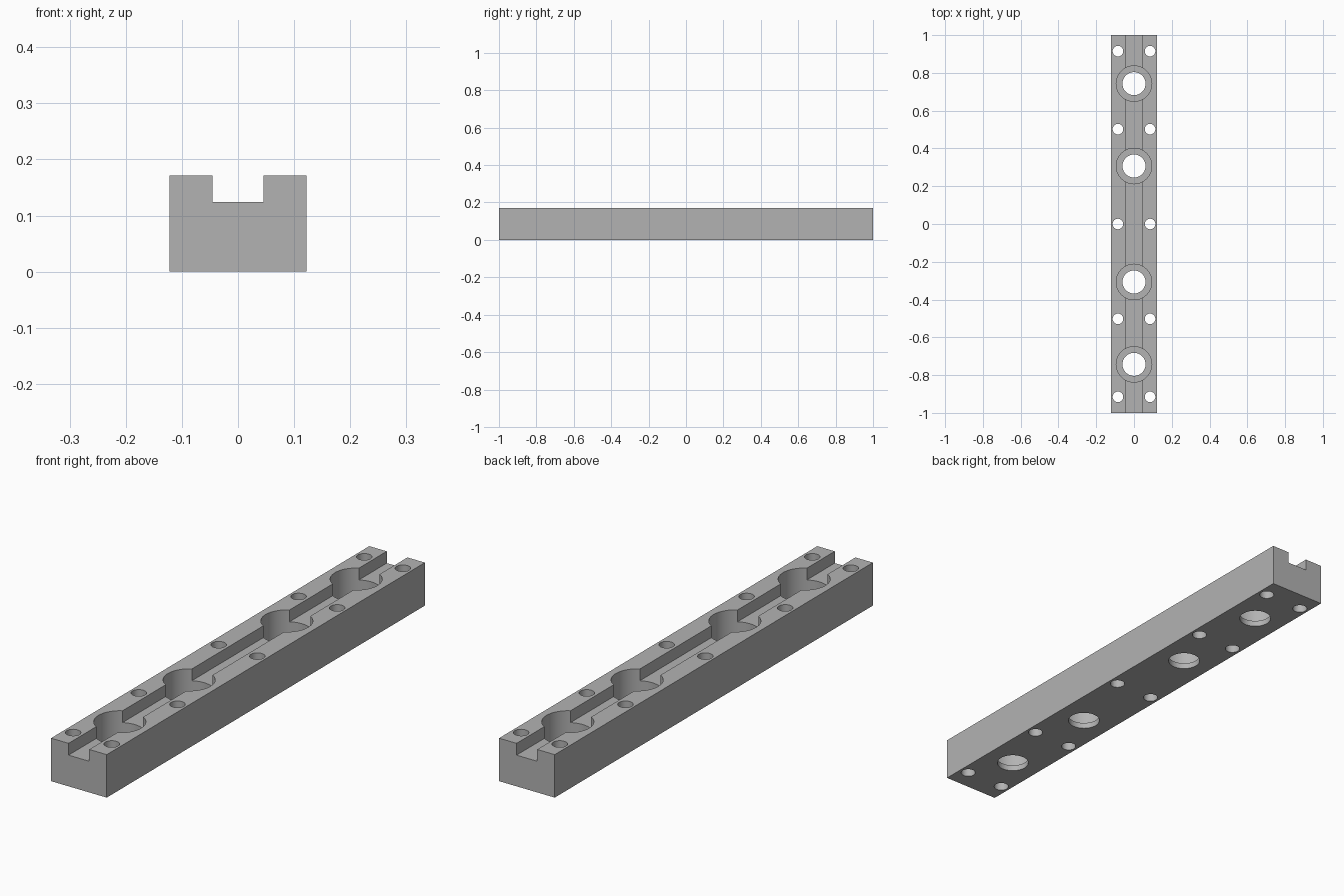
import bpy
import bmesh
import math
from mathutils import Matrix

cube = bpy.data.objects.get("Cube")
if cube:
    bpy.data.objects.remove(cube, do_unlink=True)

HALF_W, HEIGHT = 0.1225, 0.171
SLOT_HALF, SLOT_FLOOR = 0.0455, 0.124
SEAT_Z = 0.024

# Plain grey metal
grey = bpy.data.materials.new("grey metal")
grey.use_nodes = True
colour = (0.45, 0.45, 0.45, 1)
grey.diffuse_color = colour
grey.node_tree.nodes["Principled BSDF"].inputs["Base Color"].default_value = colour


def add_object(name, bm):
    bmesh.ops.recalc_face_normals(bm, faces=bm.faces)
    mesh = bpy.data.meshes.new(name)
    bm.to_mesh(mesh)
    bm.free()
    mesh.materials.append(grey)
    obj = bpy.data.objects.new(name, mesh)
    bpy.context.collection.objects.link(obj)
    return obj


def cylinder(bm, x, y, radius, low, high, sides):
    bmesh.ops.create_cone(bm, cap_ends=True, segments=sides, radius1=radius, radius2=radius,
                          depth=high - low, matrix=Matrix.Translation((x, y, (low + high) / 2)))


# Slotted bar: profile extruded along its length
bm = bmesh.new()
half = [(HALF_W, 0), (HALF_W, HEIGHT), (SLOT_HALF, HEIGHT), (SLOT_HALF, SLOT_FLOOR)]
profile = half + [(-x, z) for x, z in reversed(half)]
face = bm.faces.new([bm.verts.new((x, -1, z)) for x, z in profile])
ext = bmesh.ops.extrude_face_region(bm, geom=[face])
bmesh.ops.translate(bm, vec=(0, 2, 0),
                    verts=[g for g in ext["geom"] if isinstance(g, bmesh.types.BMVert)])
bar = add_object("slotted_bar", bm)

# Cutters: small mounting holes with large through holes, then counterbores
holes = bmesh.new()
for y in (-0.915, -0.502, 0, 0.502, 0.915):
    for side in (-1, 1):
        cylinder(holes, side * 0.085, y, 0.028, -0.1, 0.3, 32)
bores = bmesh.new()
for y in (-0.743, -0.307, 0.307, 0.743):
    cylinder(holes, 0, y, 0.061, -0.1, 0.3, 64)
    cylinder(bores, 0, y, 0.094, SEAT_Z, 0.3, 64)

cutters = [add_object("counterbore_cutter", bores), add_object("through_hole_cutter", holes)]
for cutter in cutters:
    cutter.hide_render = True
    mod = bar.modifiers.new(cutter.name, "BOOLEAN")
    mod.operation = "DIFFERENCE"
    mod.solver = "EXACT"
    mod.object = cutter

# Bake the cuts and remove the cutters
bpy.ops.object.select_all(action="DESELECT")
bar.select_set(True)
bpy.context.view_layer.objects.active = bar
for cutter in cutters:
    bpy.ops.object.modifier_apply(modifier=cutter.name)
for cutter in cutters:
    bpy.data.objects.remove(cutter, do_unlink=True)
bpy.ops.object.shade_smooth_by_angle(angle=math.radians(30))
